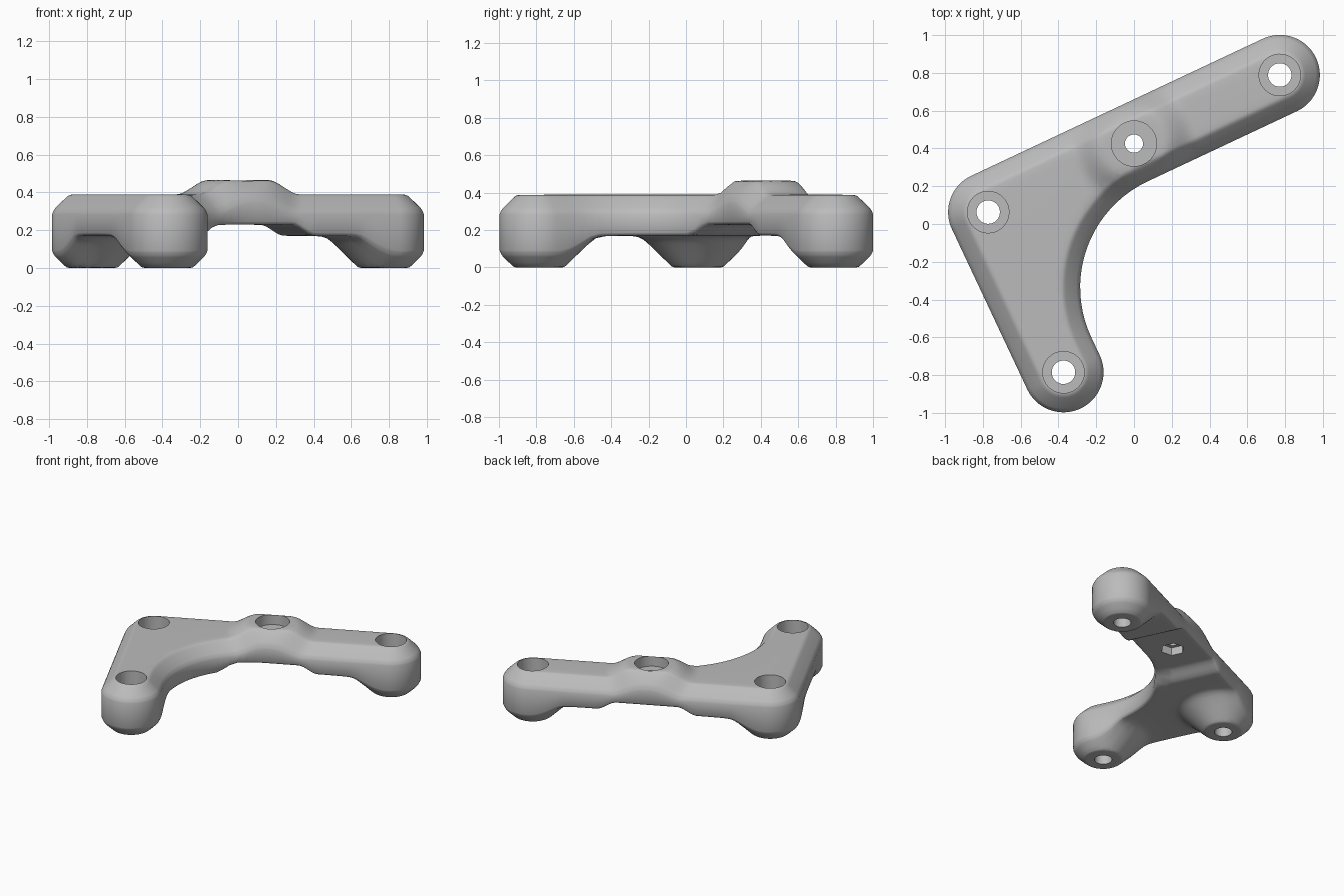
import bpy, bmesh, math
from mathutils import Vector
from mathutils.geometry import delaunay_2d_cdt

cube = bpy.data.objects.get("Cube")
if cube:
    bpy.data.objects.remove(cube, do_unlink=True)

# Plan layout: an L with a long arm (u axis), a short leg (v axis) and a big inner fillet
ARM, LEG, RAD, FIL = 1.706, 0.937, 0.212, 0.62
FC = RAD + FIL
ORIGIN = Vector((-0.772, 0.063))
U = Vector((0.905, 0.4255)).normalized()
V = Vector((U.y, -U.x))
FEET = [(0, 0), (ARM, 0), (0, LEG)]
BOSS = (ARM / 2, 0)


def world(u, v):
    return ORIGIN + U * u + V * v


def softmax(a, b, k):
    return (a + b + math.sqrt((a - b) ** 2 + k * k)) / 2


def smooth(lo, hi, x):
    t = min(1, max(0, (x - lo) / (hi - lo)))
    return t * t * (3 - 2 * t)


def inset(u, v):
    """Distance inward from the outline."""
    arm = RAD - math.hypot(u - min(max(u, 0), ARM), v)
    leg = RAD - math.hypot(u, v - min(max(v, 0), LEG))
    web = -1
    if 0 <= u <= FC and 0 <= v <= FC:
        web = min(math.hypot(u - FC, v - FC) - FIL, u + RAD, v + RAD)
    return max(arm, leg, web)


def edge_round(d):
    return 0.016 * max(0, 1 - d / 0.02) ** 2


def top_z(u, v):
    d = inset(u, v)
    bump = 1 - smooth(0.16, 0.33, math.dist((u, v), BOSS))
    return 0.39 + 0.075 * bump - softmax(0, 0.09 - d, 0.012) - edge_round(d)


def bottom_z(u, v):
    # Plate underside with a shallow recess under the boss, and conical feet
    plate = 0.17 + 0.058 * (1 - smooth(0.22, 0.36, abs(u - BOSS[0])))
    r = min(math.dist((u, v), f) for f in FEET)
    cone = max(0, softmax(0, r - 0.135, 0.008) - 0.0005)
    return -softmax(-plate, -cone, 0.025) + 0.001 + edge_round(inset(u, v))


def ring(d):
    """Outline moved inward by d: four arcs joined by straight runs."""
    arcs = [((ARM, 0), RAD - d, -90, 90), ((FC, FC), FIL + d, -90, -180),
            ((0, LEG), RAD - d, 0, 180), ((0, 0), RAD - d, 180, 270)]
    runs = []
    for (cu, cv), r, a0, a1 in arcs:
        n = int(abs(a1 - a0) / 4.5)
        angles = [math.radians(a0 + (a1 - a0) * i / n) for i in range(n + 1)]
        runs.append([Vector((cu + r * math.cos(a), cv + r * math.sin(a))) for a in angles])
    pts = []
    for i, run in enumerate(runs):
        pts += run
        a, b = run[-1], runs[(i + 1) % len(runs)][0]
        n = max(1, int((b - a).length / 0.025))
        pts += [a.lerp(b, k / n) for k in range(1, n)]
    return pts


# Plan triangulation: inset rings, foot circles and an inner grid
outline = ring(0)
count = len(outline)
points = list(outline)
for d in (0.005, 0.01, 0.015, 0.02, 0.05, 0.075, 0.082, 0.09, 0.098, 0.108):
    points += ring(d)
for fu, fv in FEET:
    for r in (0.128, 0.135, 0.142):
        for i in range(48):
            a = math.tau * i / 48
            p = Vector((fu + r * math.cos(a), fv + r * math.sin(a)))
            if inset(*p) > 0.115:
                points.append(p)
STEP = 0.025
for i in range(-10, 80):
    for j in range(-10, 50):
        if inset(i * STEP, j * STEP) > 0.12:
            points.append(Vector((i * STEP, j * STEP)))
edges = [(i, (i + 1) % count) for i in range(count)]
verts, _, tris, *_ = delaunay_2d_cdt(points, edges, [], 0, 1e-5)

# Bracket body: top and underside skins joined by a wall
bm = bmesh.new()
skins = []
for height in (top_z, bottom_z):
    skins.append([bm.verts.new((*world(*p), height(*p))) for p in verts])
use = {}
for tri in tris:
    mid = sum((verts[i] for i in tri), Vector((0, 0))) / 3
    if inset(*mid) < 1e-5:
        continue
    for skin in skins:
        bm.faces.new([skin[i] for i in tri])
    for a, b in zip(tri, list(tri[1:]) + [tri[0]]):
        use.setdefault(frozenset((a, b)), []).append((a, b))
for pairs in use.values():
    if len(pairs) == 1:
        a, b = pairs[0]
        bm.faces.new([skins[0][a], skins[0][b], skins[1][b], skins[1][a]])
bmesh.ops.delete(bm, geom=[v for v in bm.verts if not v.link_faces], context='VERTS')
bmesh.ops.recalc_face_normals(bm, faces=bm.faces)
mesh = bpy.data.meshes.new("bracket_body")
bm.to_mesh(mesh)
bm.free()
body = bpy.data.objects.new("bracket_body", mesh)
bpy.context.collection.objects.link(body)

grey = bpy.data.materials.new("light_grey")
grey.use_nodes = True
grey.diffuse_color = (0.5, 0.5, 0.5, 1)
grey.node_tree.nodes["Principled BSDF"].inputs["Base Color"].default_value = (0.5, 0.5, 0.5, 1)
mesh.materials.append(grey)


def cut(spot, radius, z0, z1, sides=48):
    x, y = world(*spot)
    bpy.ops.mesh.primitive_cylinder_add(vertices=sides, radius=radius, depth=z1 - z0,
                                        location=(x, y, (z0 + z1) / 2),
                                        rotation=(0, 0, math.atan2(U.y, U.x)))
    cutter = bpy.context.object
    cutter.name = "hole_cutter"
    cutter.hide_render = True
    cutter.data.materials.append(grey)
    mod = body.modifiers.new("hole", 'BOOLEAN')
    mod.operation, mod.solver, mod.object = 'DIFFERENCE', 'EXACT', cutter
    bpy.context.view_layer.objects.active = body
    bpy.ops.object.modifier_apply(modifier=mod.name)
    bpy.data.objects.remove(cutter, do_unlink=True)


# Screw holes with counterbores in the feet
for foot in FEET:
    cut(foot, 0.062, -0.1, 0.6)
    cut(foot, 0.11, 0.19, 0.6)
# Boss hole with a counterbore above and a hexagonal nut pocket below
cut(BOSS, 0.048, -0.1, 0.6)
cut(BOSS, 0.12, 0.385, 0.6)
cut(BOSS, 0.085, 0.1, 0.29, 6)

bpy.ops.object.select_all(action='DESELECT')
body.select_set(True)
bpy.context.view_layer.objects.active = body
bpy.ops.object.shade_smooth_by_angle(angle=math.radians(40))
